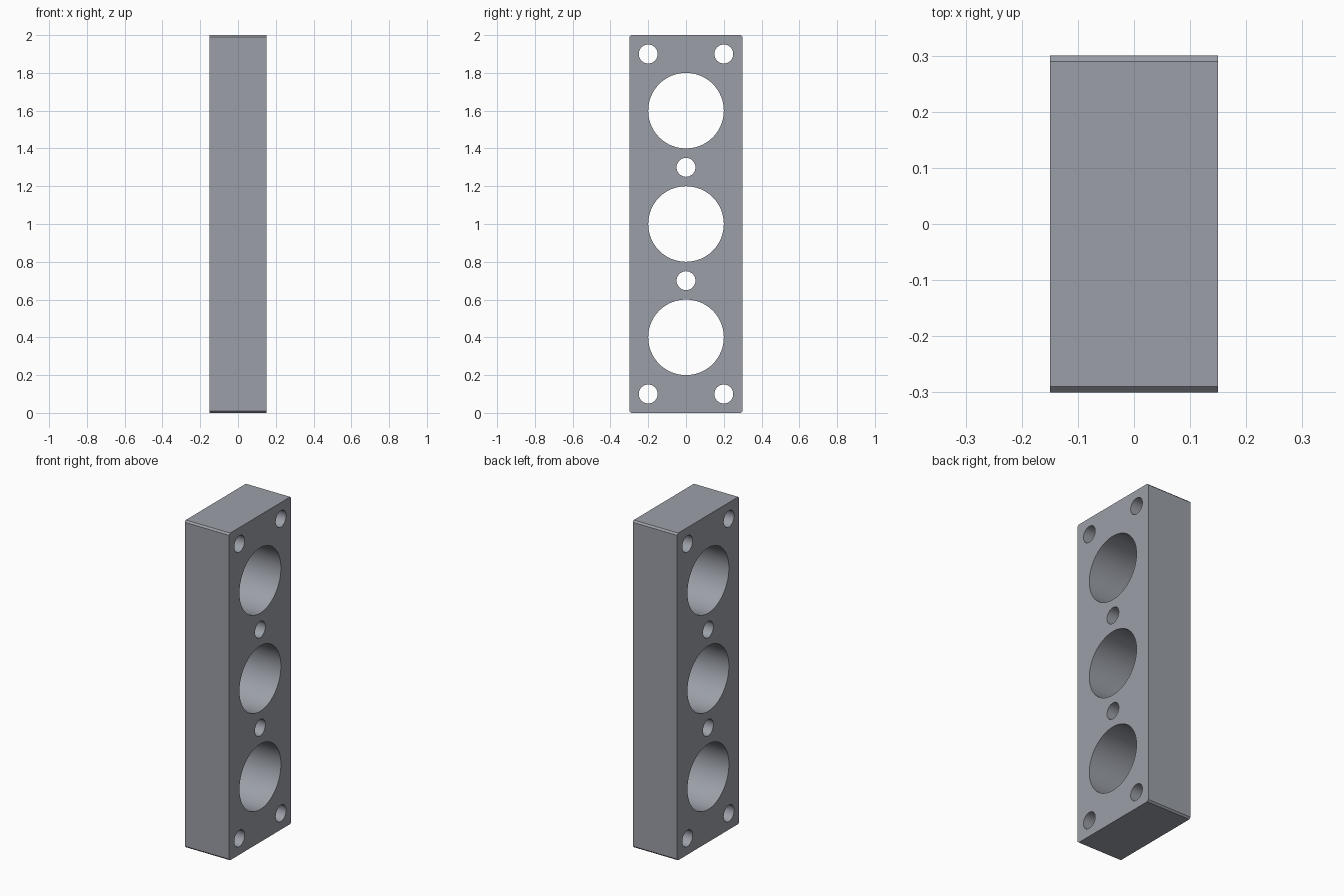
import bpy, bmesh, math

if "Cube" in bpy.data.objects:
    bpy.data.objects.remove(bpy.data.objects["Cube"])

HALF_DEPTH, HALF_WIDTH, HEIGHT, CHAMFER = 0.15, 0.30, 2.0, 0.01

grey = bpy.data.materials.new("steel grey")
grey.diffuse_color = (0.33, 0.35, 0.39, 1)
grey.use_nodes = True
grey.node_tree.nodes["Principled BSDF"].inputs["Base Color"].default_value = grey.diffuse_color

bm = bmesh.new()


def add_loop(points):
    """Closed outline in the y-z plane at the left face."""
    verts = [bm.verts.new((-HALF_DEPTH, y, z)) for y, z in points]
    for a, b in zip(verts, verts[1:] + verts[:1]):
        bm.edges.new((a, b))


def add_hole(y, z, radius, sides):
    add_loop([(y + radius * math.cos(2 * math.pi * i / sides),
               z + radius * math.sin(2 * math.pi * i / sides)) for i in range(sides)])


# Plate outline with small chamfered corners
w, h, c = HALF_WIDTH, HEIGHT, CHAMFER
add_loop([(-w + c, 0), (w - c, 0), (w, c), (w, h - c),
          (w - c, h), (-w + c, h), (-w, h - c), (-w, c)])

# Three large bores
for z in (0.4, 1.0, 1.6):
    add_hole(0, z, 0.2, 96)

# Small holes between the bores
for z in (0.7, 1.3):
    add_hole(0, z, 0.05, 48)

# Corner bolt holes
for y in (-0.2, 0.2):
    for z in (0.1, 1.9):
        add_hole(y, z, 0.05, 48)

# Fill the profile and extrude it through the thickness
bmesh.ops.triangle_fill(bm, edges=bm.edges[:], use_beauty=True, normal=(1, 0, 0))
extruded = bmesh.ops.extrude_face_region(bm, geom=bm.faces[:], use_keep_orig=True)
bmesh.ops.translate(bm, vec=(2 * HALF_DEPTH, 0, 0),
                    verts=[g for g in extruded["geom"] if isinstance(g, bmesh.types.BMVert)])
bmesh.ops.recalc_face_normals(bm, faces=bm.faces[:])

mesh = bpy.data.meshes.new("drilled_plate")
bm.to_mesh(mesh)
bm.free()
mesh.materials.append(grey)
plate = bpy.data.objects.new("drilled_plate", mesh)
bpy.context.collection.objects.link(plate)

# Smooth bores, sharp rims
bpy.context.view_layer.objects.active = plate
plate.select_set(True)
bpy.ops.object.shade_smooth_by_angle(angle=math.radians(30))
